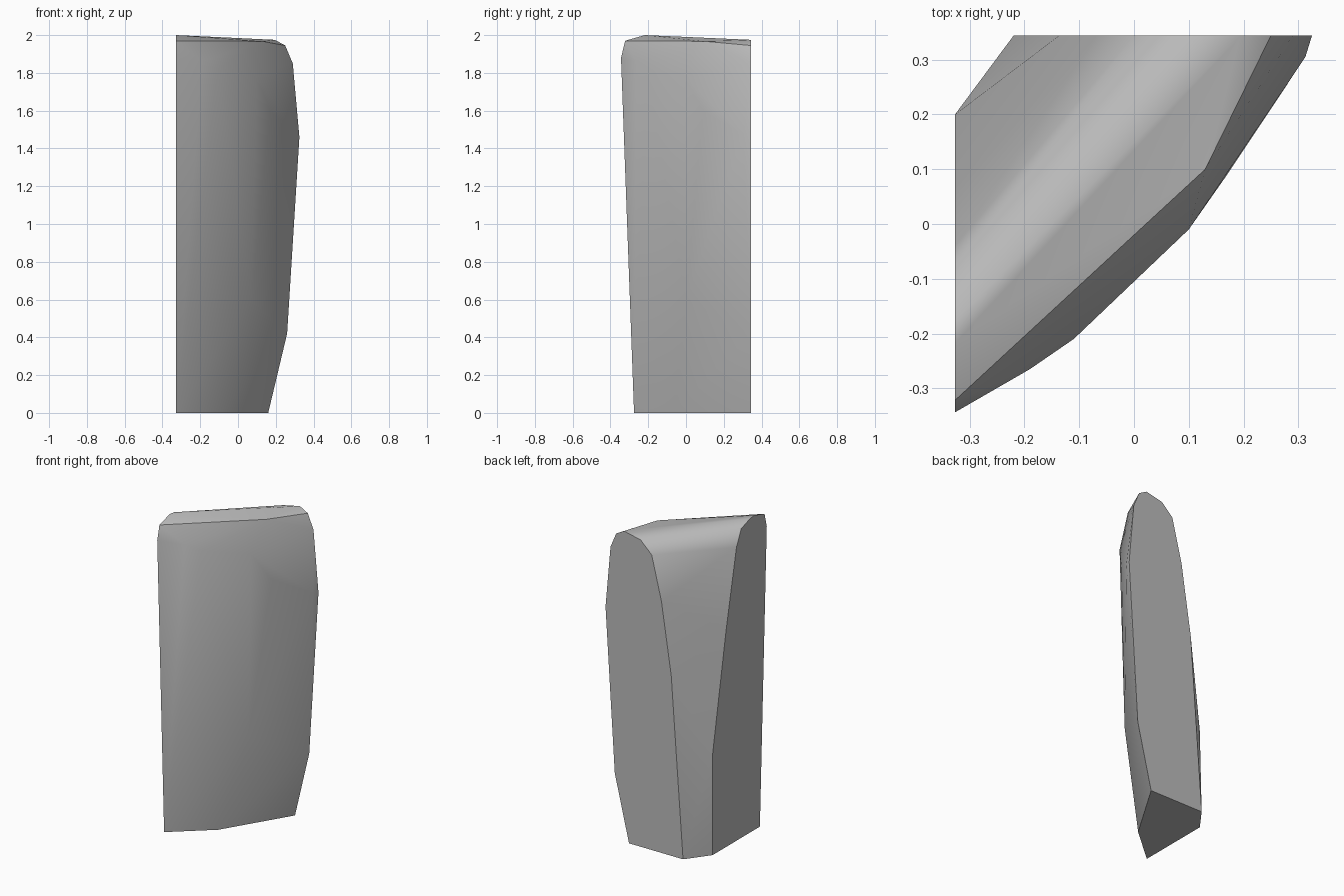
import bpy
import bmesh
import math

cube = bpy.data.objects.get("Cube")
if cube:
    bpy.data.objects.remove(cube, do_unlink=True)

LEFT_X, BACK_Y = -0.327, 0.344

# profile of the flat cut at the back: (x, z)
back_profile = [(0.16, 0), (0.26, 0.42), (0.325, 1.46), (0.29, 1.85), (0.25, 1.945),
                (0.195, 1.975), (0.078, 1.95), (0.0, 1.875), (-0.068, 1.6),
                (-0.137, 1.145), (-0.22, 0)]

# profile of the flat cut at the side: (y, z)
side_profile = [(-0.275, 0), (-0.344, 1.88), (-0.322, 1.97), (-0.218, 2.0),
                (-0.176, 1.995), (-0.088, 1.965), (-0.04, 1.865), (0.064, 1.38),
                (0.2, 0.64), (0.2, 0)]

# bulge of the curved front between the two cuts
front_bulge = [(-0.09, -0.07, 0), (0.07, 0.0, 0.6), (-0.19, -0.265, 1.86),
               (-0.11, -0.21, 1.82), (0.1, -0.01, 1.78), (0.17, 0.09, 1.6),
               (0.313, 0.305, 1.47), (0.13, 0.1, 1.967)]

points = [(x, BACK_Y, z) for x, z in back_profile]
points += [(LEFT_X, y, z) for y, z in side_profile]
points += front_bulge

# wrap the profiles in one convex chunk
bm = bmesh.new()
for p in points:
    bm.verts.new(p)
hull = bmesh.ops.convex_hull(bm, input=bm.verts[:])
loose = [v for v in bm.verts if not v.link_faces]
bmesh.ops.delete(bm, geom=loose, context='VERTS')
bmesh.ops.dissolve_limit(bm, angle_limit=math.radians(0.5),
                         verts=bm.verts[:], edges=bm.edges[:])
bmesh.ops.recalc_face_normals(bm, faces=bm.faces[:])

mesh = bpy.data.meshes.new("stone_chunk")
bm.to_mesh(mesh)
bm.free()
chunk = bpy.data.objects.new("stone_chunk", mesh)
bpy.context.collection.objects.link(chunk)

# plain grey stone
grey = (0.5, 0.5, 0.5, 1)
stone = bpy.data.materials.new("grey_stone")
stone.use_nodes = True
stone.diffuse_color = grey
for node in stone.node_tree.nodes:
    if node.type == 'BSDF_PRINCIPLED':
        node.inputs["Base Color"].default_value = grey
mesh.materials.append(stone)

# smooth rounded sides, crisp cuts
bpy.ops.object.select_all(action='DESELECT')
chunk.select_set(True)
bpy.context.view_layer.objects.active = chunk
bpy.ops.object.shade_smooth_by_angle(angle=math.radians(30))
